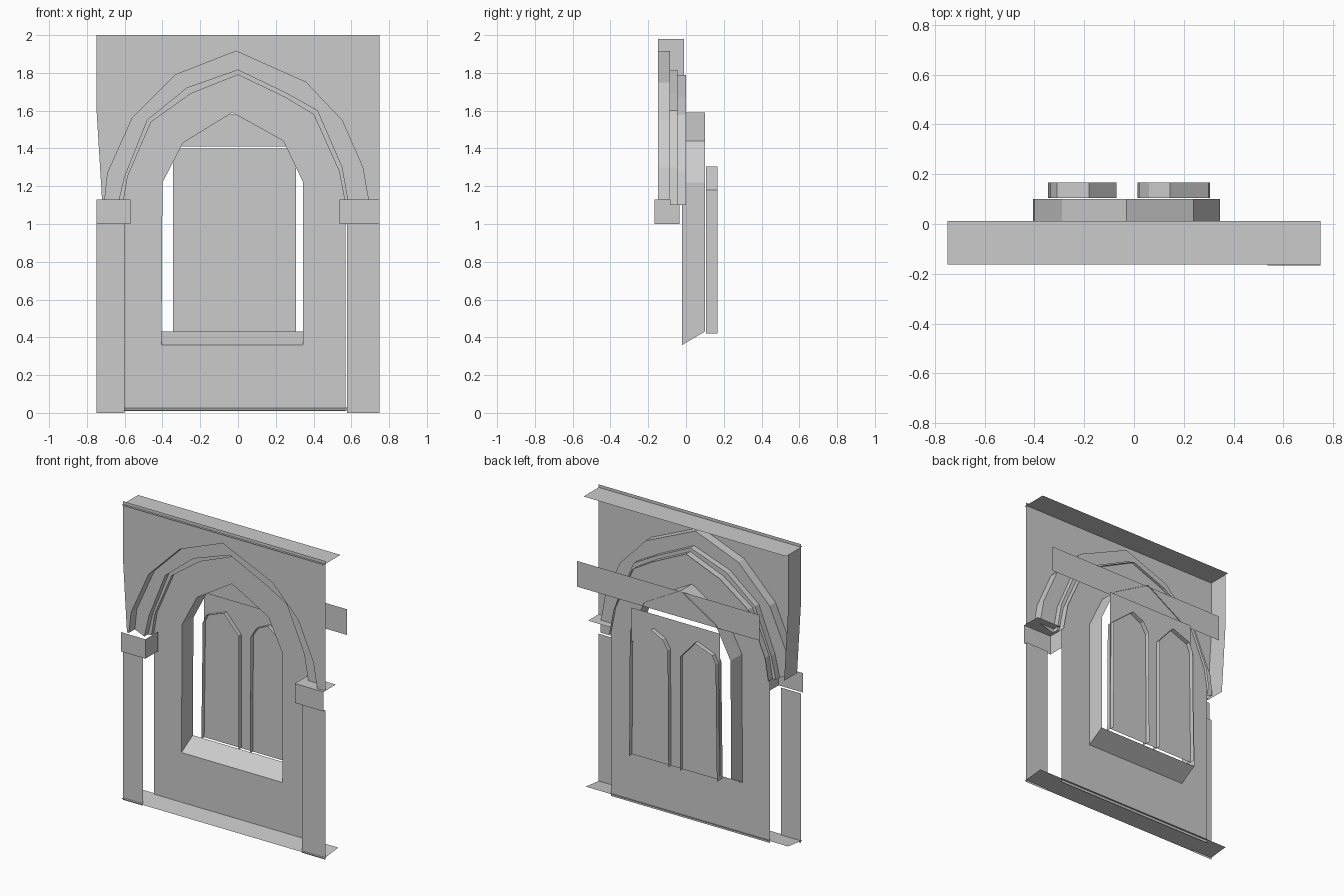
import bpy
from mathutils import Vector
from mathutils.geometry import tessellate_polygon

if "Cube" in bpy.data.objects:
    bpy.data.objects.remove(bpy.data.objects["Cube"])


def make(name, verts, faces):
    mesh = bpy.data.meshes.new(name)
    mesh.from_pydata(verts, [], faces)
    mesh.update()
    ob = bpy.data.objects.new(name, mesh)
    bpy.context.collection.objects.link(ob)
    return ob


def plate(name, y, *loops):
    """Flat upright sheet facing the front; later loops are holes."""
    rings = [[Vector((x, z, 0)) for x, z in lp] for lp in loops]
    flat = [(p.x, y, p.y) for r in rings for p in r]
    return make(name, flat, [tuple(t) for t in tessellate_polygon(rings)])


def strip(name, path_a, ya, path_b, yb):
    """Quads joining two profiles with the same number of points."""
    n = len(path_a)
    verts = [(x, ya, z) for x, z in path_a] + [(x, yb, z) for x, z in path_b]
    return make(name, verts, [(i, i + 1, n + i + 1, n + i) for i in range(n - 1)])


def rect(x0, x1, z0, z1):
    return [(x0, z0), (x1, z0), (x1, z1), (x0, z1)]


def shelf(name, x0, x1, y0, y1, z0, z1):
    return strip(name, [(x0, z0), (x1, z0)], y0, [(x0, z1), (x1, z1)], y1)


FRONT, BACK, GLASS = -0.147, -0.02, 0.135

# Profiles of the pointed arches, left springing to right springing
arch_outer = [(-.705, 1.13), (-.69, 1.27), (-.56, 1.56), (-.33, 1.79), (-.01, 1.915),
              (.36, 1.75), (.55, 1.55), (.66, 1.3), (.69, 1.13)]
arch_mid = [(-.635, 1.10), (-.60, 1.25), (-.48, 1.55), (-.27, 1.72), (0, 1.815),
            (.26, 1.69), (.42, 1.6), (.55, 1.3), (.585, 1.10)]
arch_inner = [(-.61, 1.10), (-.585, 1.25), (-.46, 1.54), (-.25, 1.69), (0, 1.79),
              (.25, 1.67), (.40, 1.58), (.535, 1.28), (.57, 1.10)]
opening = [(-.405, .36), (-.40, 1.22), (-.29, 1.43), (-.03, 1.59), (.24, 1.44),
           (.345, 1.22), (.345, .36)]
lancets = {
    "left": [(-.345, .42), (-.335, 1.2), (-.31, 1.255), (-.18, 1.305), (-.07, 1.18), (-.07, .42)],
    "right": [(.015, .42), (.02, 1.2), (.06, 1.265), (.145, 1.305), (.30, 1.18), (.305, .42)],
}

# Spandrel in the front plane above the arch
plate("spandrel", FRONT, arch_outer + [(.75, 1.13), (.75, 2), (-.75, 2), (-.75, 1.62), (-.72, 1.13)])

# Stepped arch mouldings
strip("arch_outer_reveal", arch_outer, FRONT, arch_outer, -.085)
strip("arch_outer_face", arch_outer, -.085, arch_mid, -.085)
strip("arch_mid_reveal", arch_mid, -.085, arch_mid, -.045)
strip("arch_mid_face", arch_mid, -.045, arch_inner, -.045)
strip("arch_inner_reveal", arch_inner, -.045, arch_inner, 0)

# Recessed wall with the window opening
plate("recessed_wall", BACK, arch_inner + [(.57, .01), (-.61, .01)], opening)

# Window reveal and sloping sill
back_opening = [(x, z if z > .5 else .43) for x, z in opening]
strip("window_reveal", opening, BACK, back_opening, .1)
shelf("window_sill", -.405, .345, BACK, .1, .36, .43)

# Pane with two lancet frames, and the lintel band behind the arch head
plate("window_pane", GLASS, rect(-.345, .308, .42, 1.40))
for side, outline in lancets.items():
    strip("lancet_reveal_" + side, outline, .105, outline, .166)
plate("rear_lintel", .095, rect(-.61, .74, 1.41, 1.582))

# Pilasters and impost blocks
for side, x_in, x_out, block_in in (("left", -.60, -.75, -.57), ("right", .577, .75, .537)):
    plate("pilaster_" + side, FRONT, rect(*sorted((x_in, x_out)), 0, 1.0))
    plate("impost_" + side, -.166, rect(*sorted((block_in, x_out)), 1.0, 1.13))
    strip("impost_side_" + side, [(block_in, 1.0), (block_in, 1.13)], -.166,
          [(block_in, 1.0), (block_in, 1.13)], -.035)
shelf("impost_top_right", .537, .75, -.166, -.035, 1.13, 1.13)

# Top and bottom flanges, and the upper left side panel
shelf("top_flange", -.75, .75, -.162, .013, 1.98, 1.98)
shelf("bottom_flange", -.75, .75, -.16, -.01, .012, .028)
side_path = [(-.72, 1.13), (-.75, 1.62), (-.75, 1.98)]
strip("left_side_panel", side_path, FRONT, side_path, -.01)
